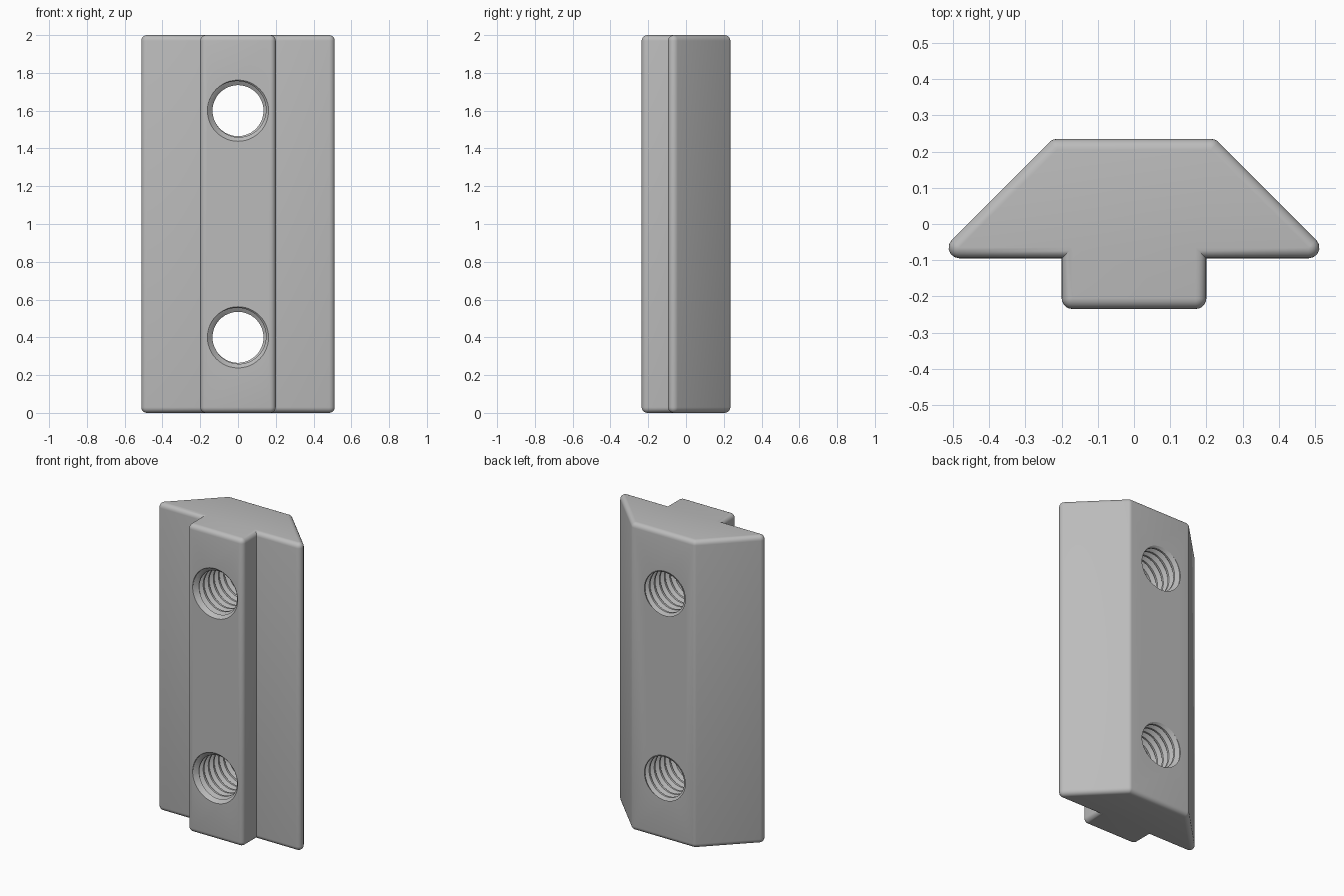
import bpy
import bmesh
from math import pi, sin, cos, tan, radians
from mathutils import Vector

cube = bpy.data.objects.get("Cube")
if cube:
    bpy.data.objects.remove(cube)

HEIGHT, FILLET, STEPS = 2.0, 0.03, 5
MINOR, MAJOR, PITCH, SEGS = 0.135, 0.16, 0.052, 48

steel = bpy.data.materials.new("grey_steel")
steel.use_nodes = True
steel.diffuse_color = (0.5, 0.5, 0.5, 1)
steel.node_tree.nodes["Principled BSDF"].inputs["Base Color"].default_value = (0.5, 0.5, 0.5, 1)


def make_object(name, bm):
    bmesh.ops.remove_doubles(bm, verts=bm.verts, dist=0.0001)
    bmesh.ops.recalc_face_normals(bm, faces=bm.faces)
    mesh = bpy.data.meshes.new(name)
    bm.to_mesh(mesh)
    bm.free()
    mesh.materials.append(steel)
    obj = bpy.data.objects.new(name, mesh)
    bpy.context.collection.objects.link(obj)
    return obj


def rounded_outline(corners, inset):
    """Inset a counter-clockwise outline and round its convex corners."""
    points = []
    r = FILLET - inset
    for i, p in enumerate(corners):
        a = (p - corners[i - 1]).normalized()
        b = (corners[(i + 1) % len(corners)] - p).normalized()
        na, nb = Vector((-a.y, a.x)), Vector((-b.y, b.x))
        mitre = (na + nb) / (1 + na.dot(nb))
        if a.cross(b) < 0:
            points.append(p + mitre * inset)
            continue
        centre = p + mitre * FILLET
        turn = a.angle(b)
        for k in range(STEPS + 1):
            t = turn * k / STEPS
            out = -na
            points.append(centre + r * Vector((out.x * cos(t) - out.y * sin(t),
                                               out.x * sin(t) + out.y * cos(t))))
    return points


# Body: T-shaped section with sloped sides and rounded ends
half = [(0.2, -0.235), (0.2, -0.095), (0.555, -0.095), (0.225, 0.235)]
corners = [Vector(p) for p in half] + [Vector((-x, y)) for x, y in reversed(half)]
angles = [pi / 2 * k / STEPS for k in range(STEPS + 1)]
levels = [(FILLET * (1 - sin(a)), FILLET * (1 - cos(a))) for a in angles]
levels = [(inset, z) for inset, z in reversed([(FILLET * (1 - cos(pi / 2 - a)), FILLET * (1 - cos(a))) for a in angles])]
levels = levels + [(inset, HEIGHT - z) for inset, z in reversed(levels)]
levels.sort(key=lambda level: level[1])
bm = bmesh.new()
rings = [[bm.verts.new((p.x, p.y, z)) for p in rounded_outline(corners, inset)]
         for inset, z in levels]
for low, high in zip(rings, rings[1:]):
    for i in range(len(low)):
        bm.faces.new((low[i - 1], low[i], high[i], high[i - 1]))
bm.faces.new(rings[0])
bm.faces.new(rings[-1])
body = make_object("slot_nut_body", bm)


def thread_cutter(z):
    """Solid screw along y with flat crests and roots."""
    profile = [(0, MINOR), (0.25, MINOR), (0.56, MAJOR), (0.69, MAJOR)]
    m, turns, start = len(profile), 13, -0.36
    bm = bmesh.new()
    grid = []
    for i in range(SEGS):
        t = 2 * pi * i / SEGS
        grid.append([bm.verts.new((profile[k % m][1] * sin(t),
                                   start + PITCH * (k // m + profile[k % m][0] + i / SEGS),
                                   z + profile[k % m][1] * cos(t)))
                     for k in range((turns + 1) * m + 1)])

    def vert(i, k):
        return grid[i][k] if i < SEGS else grid[0][k + m]

    last = turns * m
    for i in range(SEGS):
        for k in range(last):
            bm.faces.new((vert(i, k), vert(i + 1, k), vert(i + 1, k + 1), vert(i, k + 1)))
    # Caps beyond both faces of the body
    for k, y in ((0, start - 0.05), (last, start + PITCH * (turns + 2) + 0.05)):
        loop = [vert(i, k) for i in range(SEGS)] + [grid[0][k + m - j] for j in range(m)]
        tip = bm.verts.new((0, y, z))
        for a, b in zip(loop, loop[1:] + loop[:1]):
            bm.faces.new((a, b, tip))
    loose = [v for v in bm.verts if not v.link_faces]
    bmesh.ops.delete(bm, geom=loose, context='VERTS')
    return make_object("thread_cutter", bm)


def entry_cutter(z):
    """Chamfer at the front mouth of a hole."""
    bm = bmesh.new()
    stations = [(-0.3, 0.227), (-0.195, 0.122)]
    ends = []
    for y, r in stations:
        ends.append([bm.verts.new((r * sin(2 * pi * i / SEGS), y, z + r * cos(2 * pi * i / SEGS)))
                     for i in range(SEGS)])
    for i in range(SEGS):
        bm.faces.new((ends[0][i - 1], ends[0][i], ends[1][i], ends[1][i - 1]))
    for ring in ends:
        bm.faces.new(ring)
    return make_object("entry_cutter", bm)


# Two threaded through holes
bpy.context.view_layer.objects.active = body
for z in (0.4, 1.6):
    for cutter in (entry_cutter(z), thread_cutter(z)):
        cutter.hide_render = True
        mod = body.modifiers.new("hole", 'BOOLEAN')
        mod.operation = 'DIFFERENCE'
        mod.solver = 'EXACT'
        mod.object = cutter
        bpy.ops.object.modifier_apply(modifier=mod.name)
        bpy.data.objects.remove(cutter)

bpy.ops.object.select_all(action='DESELECT')
body.select_set(True)
bpy.ops.object.shade_smooth_by_angle(angle=radians(30))
